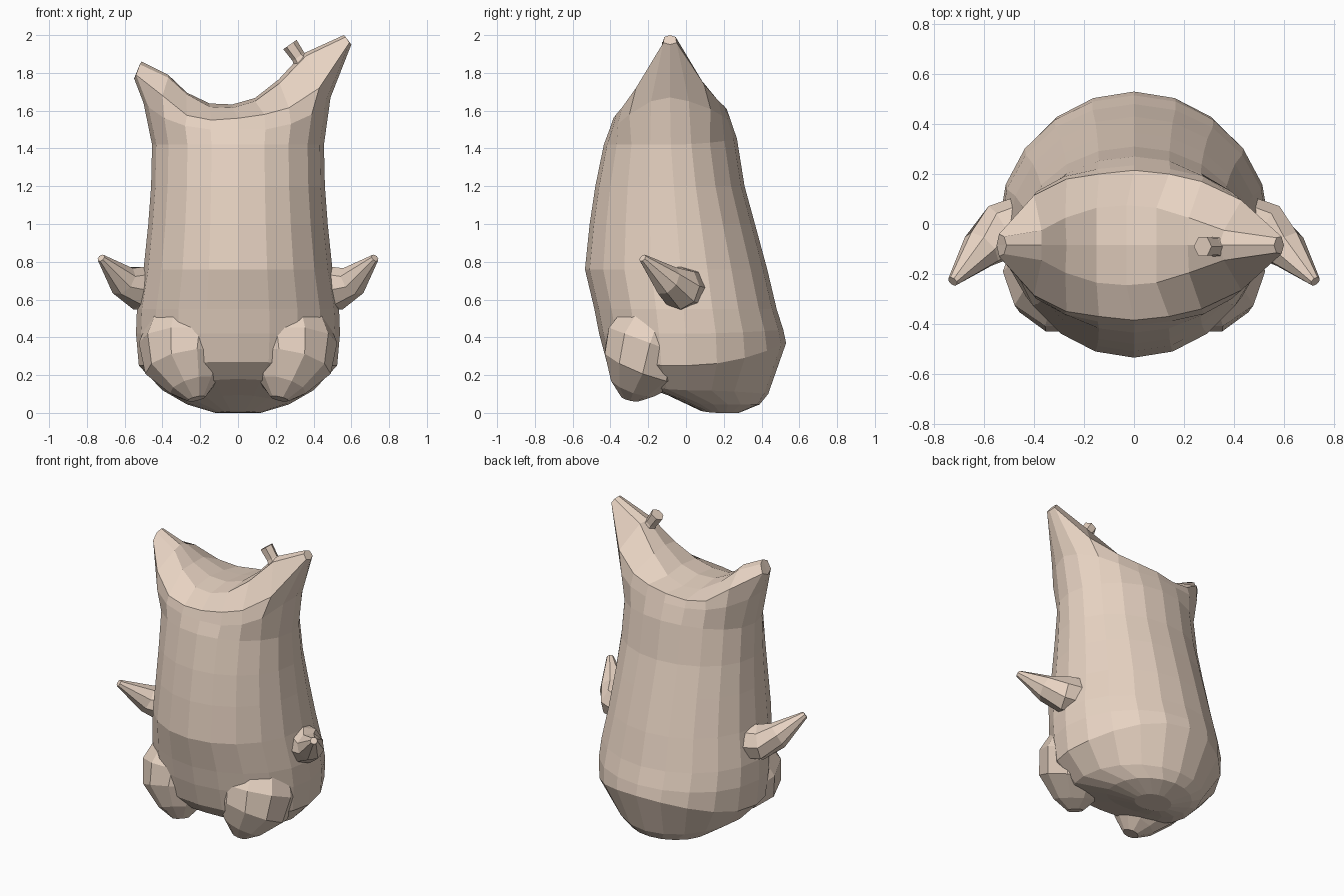
import bpy, bmesh, math
from mathutils import Vector

skin = bpy.data.materials.new("tan")
skin.diffuse_color = (0.80, 0.65, 0.54, 1)


def loft(name, rings):
    """Skin a list of equal-length vertex rings and cap both ends."""
    bm = bmesh.new()
    vr = [[bm.verts.new(p) for p in r] for r in rings]
    n = len(rings[0])
    for a, b in zip(vr, vr[1:]):
        for i in range(n):
            j = (i + 1) % n
            bm.faces.new((a[i], a[j], b[j], b[i]))
    bm.faces.new(vr[0][::-1])
    if name != "body":            # the body closes along its ridge line
        bm.faces.new(vr[-1])
    bmesh.ops.remove_doubles(bm, verts=bm.verts, dist=0.0005)
    bmesh.ops.recalc_face_normals(bm, faces=bm.faces)
    me = bpy.data.meshes.new(name)
    bm.to_mesh(me)
    bm.free()
    me.materials.append(skin)
    ob = bpy.data.objects.new(name, me)
    bpy.context.collection.objects.link(ob)
    return ob


def tube(name, path, sides, mirror=1):
    """Tapered tube through (x, y, z, radius) points."""
    pts = [Vector((p[0] * mirror, p[1], p[2])) for p in path]
    rings = []
    for k, c in enumerate(pts):
        t = (pts[min(k + 1, len(pts) - 1)] - pts[max(k - 1, 0)]).normalized()
        u = t.cross(Vector((0, 1, 0))).normalized()
        v = t.cross(u)
        r = path[k][3]
        rings.append([c + r * (math.cos(a) * u + math.sin(a) * v)
                      for a in (2 * math.pi * i / sides for i in range(sides))])
    return loft(name, rings)


# Trunk rings: z, half width, front y, back y, front lift, back lift
trunk = [
    (0.00, 0.12, 0.08, 0.28, 0.01, 0.00),
    (0.045, 0.27, -0.10, 0.39, 0.05, 0.00),
    (0.12, 0.40, -0.33, 0.435, 0.06, -0.02),
    (0.25, 0.525, -0.42, 0.53, 0.02, 0.12),
    (0.42, 0.54, -0.46, 0.515, 0.00, 0.02),
    (0.55, 0.535, -0.485, 0.48, 0.00, 0.00),
    (0.76, 0.50, -0.535, 0.43, 0.00, 0.00),
    (1.00, 0.475, -0.51, 0.365, 0.00, 0.00),
    (1.20, 0.46, -0.48, 0.31, 0.00, 0.00),
    (1.42, 0.455, -0.435, 0.27, 0.00, 0.03),
]
rings = []
for z, hx, yf, yb, lf, lb in trunk:
    mid = (yf + yb) / 2 if z < 0.1 else -0.08 * min(1, max(0, z - 0.4))
    ring = []
    for i in range(20):
        a = 2 * math.pi * i / 20
        s, c = math.sin(a), math.cos(a)
        y = mid + c * ((yb - mid) if c > 0 else (mid - yf))
        ring.append((hx * s, y, z + (lb if c > 0 else lf) * c * c))
    rings.append(ring)

# Head: curved rings given as (x, z, half depth) from the left horn to the right
shoulder = [(-.50, 1.64, 0), (-.475, 1.62, .10), (-.39, 1.56, .215), (-.28, 1.52, .275),
            (-.145, 1.50, .305), (0, 1.50, .32), (.145, 1.50, .305), (.28, 1.53, .275),
            (.39, 1.58, .215), (.465, 1.65, .10), (.49, 1.67, 0)]
lip = [(-.55, 1.77, 0), (-.54, 1.79, .045), (-.40, 1.68, .20), (-.27, 1.575, .265),
       (-.14, 1.55, .285), (0, 1.56, .30), (.14, 1.58, .285), (.27, 1.615, .255),
       (.43, 1.72, .18), (.59, 1.96, .035), (.60, 1.95, 0)]
tip = [(-.51, 1.86, 0), (-.52, 1.845, .035), (-.37, 1.775, .06), (-.275, 1.69, .11),
       (-.15, 1.62, .15), (-.03, 1.615, .16), (.09, 1.65, .15), (.22, 1.745, .11),
       (.36, 1.89, .06), (.57, 1.99, .03), (.56, 2.0, 0)]
ridge = [(-.51, 1.86, 0), (-.51, 1.86, 0), (-.37, 1.79, 0), (-.27, 1.695, 0),
         (-.15, 1.638, 0), (-.03, 1.633, 0), (.09, 1.667, 0), (.215, 1.765, 0),
         (.34, 1.90, 0), (.56, 2.0, 0), (.56, 2.0, 0)]
for row in (shoulder, lip, tip, ridge):
    ring = []
    for i in range(20):
        j = 5 + (i if i <= 5 else 10 - i if i <= 15 else i - 20)
        x, z, h = row[j]
        back = i < 5 or i > 15
        lift = 0.25 * max(0, h - 0.1) if back else 0
        ring.append((x, -0.085 + (h if back else -h), z + lift * (row is not tip)))
    rings.append(ring)
loft("body", rings)

# Small stalk beside the taller horn
tube("stalk", [(0.36, -0.09, 1.83, 0.06), (0.32, -0.09, 1.885, 0.038),
               (0.275, -0.09, 1.95, 0.043)], 6)

# Arms and legs, one per side
for side, m in (("left", -1), ("right", 1)):
    tube(side + "_arm", [(0.42, 0.00, 0.66, 0.12), (0.53, -0.03, 0.66, 0.115),
                         (0.61, -0.10, 0.70, 0.085), (0.725, -0.23, 0.82, 0.022)], 8, m)
    tube(side + "_leg", [(0.27, -0.13, 0.52, 0.19), (0.28, -0.19, 0.37, 0.245),
                         (0.27, -0.23, 0.25, 0.225), (0.235, -0.28, 0.14, 0.13),
                         (0.22, -0.295, 0.075, 0.05)], 10, m)
